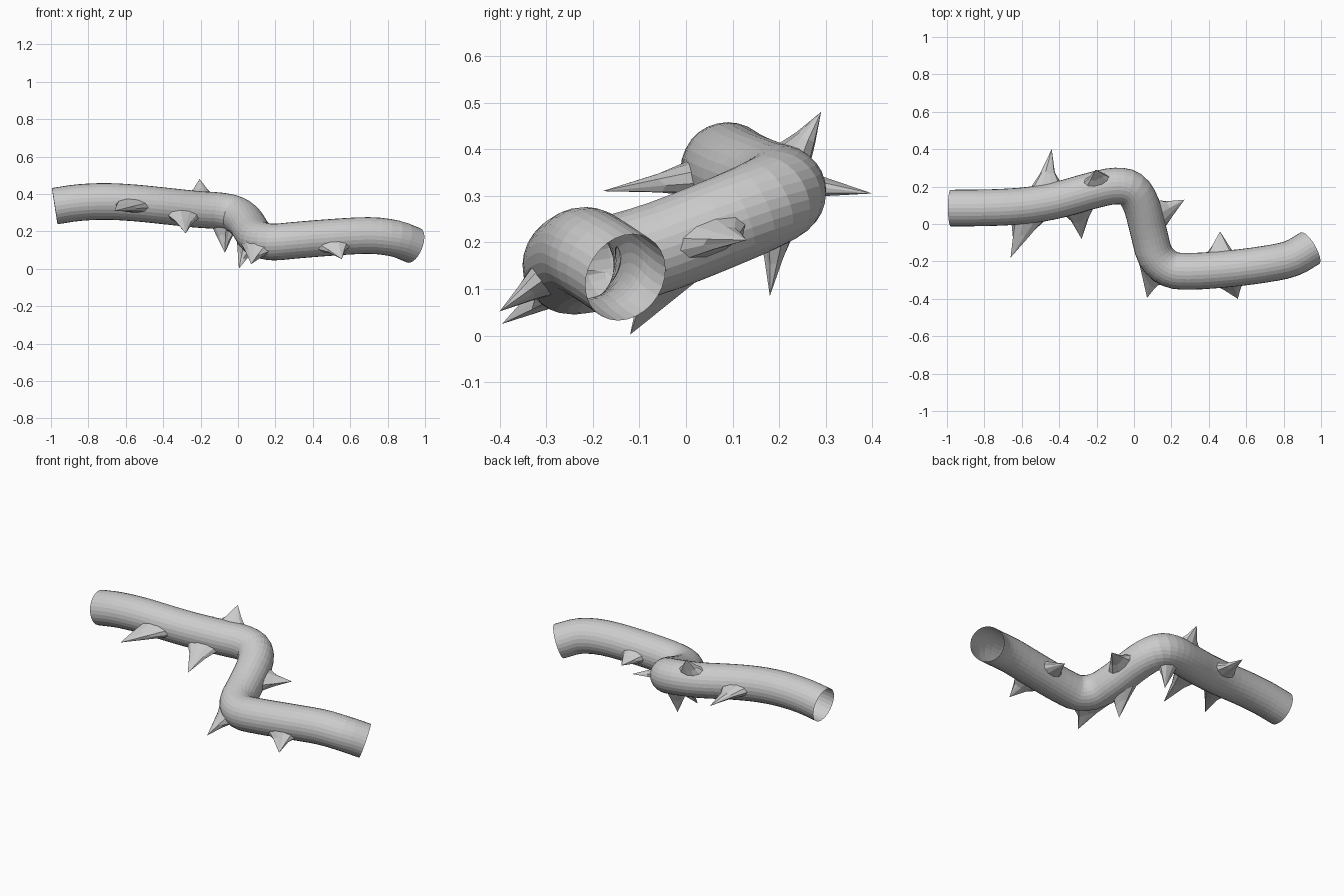
import bpy, bmesh, math, random
from mathutils import Vector, Matrix

if "Cube" in bpy.data.objects:
    bpy.data.objects.remove(bpy.data.objects["Cube"])

random.seed(4)
R, SIDES, SUB = 0.098, 28, 6

# centre line of the winding stem
PATH = [Vector(p) for p in [
    (-0.98, .085, .335), (-.85, .086, .354), (-.70, .09, .36), (-.55, .102, .352),
    (-.40, .13, .337), (-.22, .18, .318), (-.10, .203, .31), (-.015, .185, .292),
    (.04, .10, .252), (.08, -.05, .192), (.115, -.17, .157), (.19, -.24, .143),
    (.30, -.253, .152), (.50, -.24, .168), (.70, -.215, .178), (.84, -.185, .162),
    (.94, -.13, .125)]]


def spline(pts):
    ext = [2 * pts[0] - pts[1]] + pts + [2 * pts[-1] - pts[-2]]
    out = []
    for i in range(1, len(ext) - 2):
        a, b, c, d = ext[i - 1:i + 3]
        for k in range(SUB):
            t = k / SUB
            out.append(.5 * (2 * b + (c - a) * t + (2 * a - 5 * b + 4 * c - d) * t * t
                             + (3 * b - a - 3 * c + d) * t ** 3))
    return out + [pts[-1]]


LINE = spline(PATH)
N = len(LINE)


def tangent(i):
    return (LINE[min(i + 1, N - 1)] - LINE[max(i - 1, 0)]).normalized()


def make(name, bm):
    bmesh.ops.recalc_face_normals(bm, faces=bm.faces)
    me = bpy.data.meshes.new(name)
    bm.to_mesh(me)
    bm.free()
    ob = bpy.data.objects.new(name, me)
    bpy.context.collection.objects.link(ob)
    return ob


def bridge(bm, a, b):
    n = len(a)
    for j in range(n):
        bm.faces.new((a[j], a[(j + 1) % n], b[(j + 1) % n], b[j]))


# stem: hollow tube open at both ends
bm = bmesh.new()
prev = None
for i in range(0, N, 2):
    t = tangent(i)
    side = t.cross(Vector((0, 0, 1))).normalized()
    up = side.cross(t)
    ring = [bm.verts.new(LINE[i] + R * (side * math.cos(a) + up * math.sin(a)))
            for a in (2 * math.pi * j / SIDES for j in range(SIDES))]
    if prev:
        bridge(bm, prev, ring)
    prev = ring
make("stem", bm)


def at_length(i, s):
    """Point and tangent a signed distance s along the line from sample i."""
    step = 1 if s > 0 else -1
    s = abs(s)
    while 0 <= i + step < N:
        d = (LINE[i + step] - LINE[i]).length
        if d >= s:
            return LINE[i].lerp(LINE[i + step], s / d), tangent(i)
        s -= d
        i += step
    return LINE[i], tangent(i)


def thorn(name, base, tip, half_len, half_ang):
    """Flared spike whose foot follows the stem surface."""
    tip = Vector(tip)
    i = min(range(N), key=lambda k: (LINE[k].xy - Vector(base)).length)
    bm = bmesh.new()
    n = 10
    foot, neck = [], []
    for j in range(n):
        a = 2 * math.pi * j / n
        c, t = at_length(i, half_len * math.cos(a))
        d = tip - LINE[i]
        d = (d - t * d.dot(t)).normalized()
        d = Matrix.Rotation(half_ang * math.sin(a), 3, t) @ d
        foot.append(c + d * R * .98)
    mid = sum(foot, Vector()) / n
    for p in foot:
        k = .33 + random.uniform(-.07, .07)
        neck.append(mid.lerp(tip, k) + (p - mid) * (.58 + random.uniform(-.08, .08)))
    f = [bm.verts.new(p) for p in foot]
    m = [bm.verts.new(p) for p in neck]
    top = bm.verts.new(tip)
    bridge(bm, f, m)
    for j in range(n):
        bm.faces.new((m[j], m[(j + 1) % n], top))
    make(name, bm)


# thorns: base (x, y), tip, half length along stem, half angle around stem
THORNS = [
    ((-.45, .12), (-.44, .40, .305), .085, .40),
    ((-.585, .10), (-.66, -.18, .31), .085, .40),
    ((-.31, .15), (-.28, -.08, .19), .085, .40),
    ((-.19, .19), (-.205, .29, .48), .07, .40),
    ((.06, .04), (.27, .13, .205), .075, .40),
    ((.13, -.20), (.07, -.395, .025), .08, .45),
    ((.49, -.24), (.555, -.40, .052), .085, .40),
    ((.45, -.24), (.46, -.04, .14), .07, .40),
    ((.08, -.05), (.005, -.12, .002), .08, .45),
    ((-.06, .19), (-.07, .18, .085), .075, .40),
]
for k, args in enumerate(THORNS):
    thorn(f"thorn_{k + 1}", *args)
